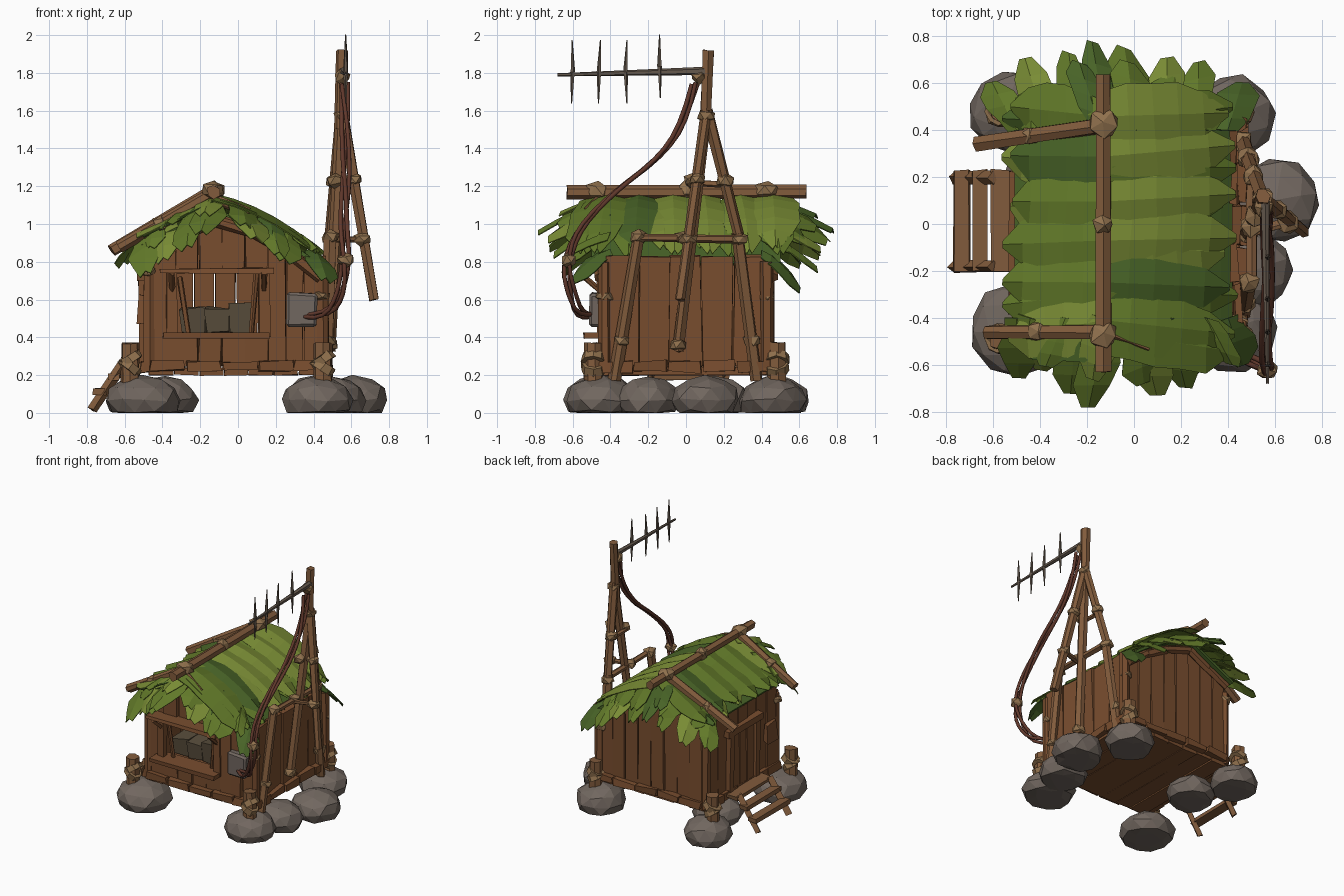
import bpy, bmesh, math, random
from mathutils import Vector, Matrix

if "Cube" in bpy.data.objects:
    bpy.data.objects.remove(bpy.data.objects["Cube"])
random.seed(7)
R = random.uniform


def mat(name, *c):
    m = bpy.data.materials.new(name)
    m.diffuse_color = (*c, 1)
    m.use_nodes = True
    m.node_tree.nodes["Principled BSDF"].inputs["Base Color"].default_value = m.diffuse_color
    return m


WOOD = mat("wood", 0.19, 0.075, 0.028)
PALE = mat("pale_wood", 0.22, 0.105, 0.045)
ROPE = mat("rope", 0.28, 0.165, 0.075)
ROCK = mat("rock", 0.165, 0.135, 0.115)
STONE = mat("counter_stone", 0.10, 0.075, 0.045)
CABLE = mat("cable", 0.12, 0.04, 0.025)
METAL = mat("metal", 0.13, 0.10, 0.075)
LEAVES = [mat("leaf_dark", 0.065, 0.125, 0.02), mat("leaf_mid", 0.12, 0.19, 0.022), mat("leaf_light", 0.19, 0.26, 0.035)]


def finish(bm, name, *mats):
    me = bpy.data.meshes.new(name)
    bm.to_mesh(me)
    bm.free()
    ob = bpy.data.objects.new(name, me)
    for m in mats:
        me.materials.append(m)
    bpy.context.collection.objects.link(ob)
    return ob


def jitter(verts, j):
    for v in verts:
        v.co += Vector((R(-j, j), R(-j, j), R(-j, j)))


def log(bm, a, b, r, r2=None, n=6, j=0.005):
    a, b = Vector(a), Vector(b)
    d = b - a
    m = Matrix.Translation((a + b) / 2) @ d.to_track_quat('Z', 'Y').to_matrix().to_4x4()
    g = bmesh.ops.create_cone(bm, cap_ends=True, segments=n, radius1=r,
                              radius2=r if r2 is None else r2, depth=d.length, matrix=m)
    jitter(g['verts'], j)


def box(bm, x0, x1, y0, y1, z0, z1, j=0.006, top=None):
    m = Matrix.Translation(((x0 + x1) / 2, (y0 + y1) / 2, (z0 + z1) / 2)) @ Matrix.Diagonal((x1 - x0, y1 - y0, z1 - z0, 1))
    vs = bmesh.ops.create_cube(bm, size=1, matrix=m)['verts']
    if top:
        for v in vs:
            if v.co.z > (z0 + z1) / 2:
                v.co.z = top(v.co.x)
    jitter(vs, j)


def blob(bm, p, sx, sy, sz, sub=1, j=0.008):
    m = Matrix.Translation(p) @ Matrix.Diagonal((sx, sy, sz, 1)) @ Matrix.Rotation(R(0, 6), 4, 'Z')
    vs = bmesh.ops.create_icosphere(bm, subdivisions=sub, radius=1, matrix=m)['verts']
    jitter(vs, j)
    for v in vs:
        v.co.z = max(v.co.z, 0)


def roof(x):
    dx = x + 0.13
    return 1.12 + 0.5 * dx if dx < 0 else 1.12 - 0.2 * dx - 0.58 * dx * dx


# foundation rocks
bm = bmesh.new()
for x, y, r in [(-0.5, -0.45, 0.2), (-0.39, 0.16, 0.18), (-0.53, 0.48, 0.175), (0.42, -0.45, 0.19),
                (0.5, -0.2, 0.175), (0.61, 0.1, 0.185), (0.42, 0.46, 0.18)]:
    blob(bm, (x, y, 0.068), r, r, 0.13, 2, 0.009)
finish(bm, "foundation_rocks", ROCK)

# floor deck with beam ends
bm = bmesh.new()
for i in range(7):
    x = -0.47 + i * 0.132
    box(bm, x, x + 0.128, -0.45, 0.45, 0.2, 0.24, 0.004)
for y in (-0.46, 0.46):
    for i in range(5):
        x = -0.46 + i * 0.19
        box(bm, x, x + 0.18, y - 0.03, y + 0.03, 0.225, 0.275, 0.009)
for x in (-0.48, 0.45):
    for i in range(5):
        y = -0.45 + i * 0.18
        box(bm, x - 0.035, x + 0.035, y, y + 0.17, 0.215, 0.275, 0.009)
finish(bm, "floor_deck", WOOD)

# stumps on the rocks and corner posts
bm, rp = bmesh.new(), bmesh.new()
for x in (-0.57, 0.45):
    for y in (-0.49, 0.48):
        log(bm, (x, y, 0.14), (x, y, 0.37), 0.052, 0.048, 7)
        for z, t in ((0.245, 0.012), (0.285, -0.012)):
            log(rp, (x - t, y, z - 0.018), (x + t, y, z + 0.018), 0.066, 0.063, 8)
finish(bm, "corner_stumps", PALE)
bm = bmesh.new()
for x, h in ((-0.47, 0.8), (0.45, 0.8)):
    for y in (-0.43, 0.43):
        log(bm, (x, y, 0.22), (x, y, h), 0.035)
        blob(rp, (x - 0.01, y, 0.75 if x < 0 else 0.62), 0.05, 0.05, 0.035)
finish(bm, "corner_posts", WOOD)
finish(rp, "rope_wraps", ROPE)


# plank walls
def gable(bm, x0, x1, y, n, z0):
    w = (x1 - x0) / n
    for i in range(n):
        a = x0 + i * w
        o = R(-0.008, 0.008)
        box(bm, a + 0.003, a + w - 0.003, y - 0.018 + o, y + 0.018 + o, z0, 0.9, 0.005, lambda x: roof(x) - 0.06)


bm = bmesh.new()
gable(bm, -0.46, 0.44, 0.43, 8, 0.25)
finish(bm, "back_wall", WOOD)
bm = bmesh.new()
gable(bm, -0.45, -0.33, -0.43, 1, 0.25)
gable(bm, 0.16, 0.44, -0.43, 3, 0.25)
gable(bm, -0.33, 0.16, -0.43, 4, 0.74)
for i in range(4):
    x = -0.33 + i * 0.123
    box(bm, x, x + 0.118, -0.45, -0.415, 0.25, 0.41)
finish(bm, "front_wall", WOOD)
bm = bmesh.new()
for i in range(5):
    y = -0.42 + i * 0.168
    o = R(-0.01, 0.01)
    box(bm, 0.42 + o, 0.45 + o, y, y + 0.164, 0.25, 0.83, 0.008)
finish(bm, "right_wall", WOOD)
bm = bmesh.new()
for i in range(7):
    y = -0.42 + i * 0.12
    o = R(-0.01, 0.01)
    box(bm, -0.49 + o, -0.46 + o, y, y + 0.116, 0.25, 0.87, 0.006)
finish(bm, "left_wall", WOOD)

# arched gable beams
bm = bmesh.new()
for y in (-0.46, 0.46):
    xs = [-0.47, -0.3, -0.13, 0.08, 0.27, 0.44]
    for a, b in zip(xs, xs[1:]):
        log(bm, (a, y, roof(a) - 0.1), (b, y, roof(b) - 0.1), 0.03)
finish(bm, "gable_beams", WOOD)

# door, window frame, counter
bm = bmesh.new()
for y in (-0.15, 0.17):
    box(bm, -0.525, -0.48, y - 0.025, y + 0.025, 0.26, 0.74)
box(bm, -0.53, -0.48, -0.2, 0.22, 0.7, 0.75)
for i in range(3):
    box(bm, -0.51, -0.485, -0.12 + i * 0.09, -0.035 + i * 0.09, 0.27, 0.7)
box(bm, -0.53, -0.49, -0.38, -0.26, 0.48, 0.62, 0.012)
finish(bm, "door", WOOD)
bm = bmesh.new()
box(bm, -0.41, 0.19, -0.56, -0.43, 0.74, 0.765)
box(bm, -0.40, 0.17, -0.54, -0.38, 0.395, 0.425)
for x in (-0.35, 0.14):
    box(bm, x - 0.03, x + 0.03, -0.47, -0.42, 0.40, 0.75)
    log(bm, (x, -0.45, 0.64), (x, -0.56, 0.74), 0.015, n=5)
log(bm, (-0.31, -0.43, 0.72), (-0.26, -0.43, 0.42), 0.014, n=5)
log(bm, (0.07, -0.43, 0.42), (0.1, -0.43, 0.74), 0.014, n=5)
finish(bm, "window_frame", WOOD)
bm = bmesh.new()
for i in range(3):
    box(bm, -0.3 + i * 0.125, -0.18 + i * 0.125, -0.38, -0.22, 0.42, R(0.55, 0.58), 0.013)
finish(bm, "counter_stones", STONE)
bm = bmesh.new()
box(bm, -0.33, 0.13, -0.4, -0.18, 0.25, 0.42)
finish(bm, "counter", WOOD)

# entrance stairs
bm = bmesh.new()
for y in (-0.18, 0.2):
    log(bm, (-0.77, y, 0.015), (-0.6, y, 0.27), 0.027, n=4)
for x0, x1, z in ((-0.77, -0.70, 0.115), (-0.685, -0.625, 0.19), (-0.61, -0.5, 0.25)):
    box(bm, x0, x1, -0.2, 0.23, z - 0.016, z + 0.016)
finish(bm, "entrance_stairs", PALE)

# roof shell
bm = bmesh.new()
xs = [-0.51, -0.33, -0.13, 0.08, 0.25, 0.37, 0.42]
rows = [[bm.verts.new((x, y, roof(x) - 0.04)) for x in xs] for y in (-0.5, 0, 0.5)]
for p, q in zip(rows, rows[1:]):
    for i in range(len(xs) - 1):
        bm.faces.new((p[i], p[i + 1], q[i + 1], q[i]))
sh = finish(bm, "roof_shell", LEAVES[0])
sh.modifiers.new("thickness", 'SOLIDIFY').thickness = 0.02


# leaf thatch: slope leaves run down from the ridge, fringe leaves hang over both gables
def leaf(bm, path, side, w, shade, profile):
    prev = None
    for k, f in enumerate(profile):
        c = path(k / (len(profile) - 1))
        s = side * w * f
        row = [bm.verts.new(c + v) for v in (-s * R(0.85, 1.2) + Vector((0, 0, -0.012)), Vector((0, 0, 0.012)),
                                             s * R(0.85, 1.2) + Vector((0, 0, -0.012)))]
        if prev:
            for i in range(2):
                bm.faces.new((prev[i], prev[i + 1], row[i + 1], row[i])).material_index = shade
        prev = row


def slope_leaf(y, sgn, length, lift, skew):
    def path(t):
        x = -0.13 + sgn * length * t
        return Vector((x, y + skew * t, roof(x) + lift))
    return path


def fringe_leaf(x, sgn, length, drop, skew, lift):
    def path(t):
        return Vector((x + skew * t, sgn * (0.4 + length * t), roof(x) + lift - drop * t ** 1.4))
    return path


bm = bmesh.new()
for layer in range(2):
    for i in range(6):
        y = -0.44 + i * 0.176 + layer * 0.05 - 0.025 + R(-0.02, 0.02)
        for sgn, ln in ((1, 0.56), (-1, 0.43)):
            leaf(bm, slope_leaf(y, sgn, ln + R(-0.06, 0.02), 0.01 + 0.014 * layer, y * 0.1 + R(-0.04, 0.04)),
                 Vector((0.12 * R(-1, 1), 1, 0)), R(0.095, 0.12),
                 random.choice((0, 1, 1, 2) if sgn > 0 else (0, 0, 1, 2)), (0.8, 1, 1.05, 1, 0.85, 0.12))
for sgn in (-1, 1):
    for layer, n in ((0, 8), (1, 7)):
        for i in range(n):
            x = -0.5 + (i + 0.4 * layer) * 0.9 / (n - 1)
            if x > 0.43:
                continue
            ln = 0.42 - 0.36 * abs(x + 0.08) + R(-0.1, 0.0) - 0.06 * layer
            leaf(bm, fringe_leaf(x, sgn, ln, R(0.14, 0.2) if layer == 0 else R(0.06, 0.13), x * 0.12 + R(-0.08, 0.08), 0.02 * layer),
                 Vector((1, R(-0.45, 0.45), -0.35 if x > 0 else (0.45 if x < -0.2 else 0))), R(0.065, 0.085),
                 random.choice((0, 1, 1, 2)), (0.6, 0.8, 1, 0.95, 0.35))
finish(bm, "roof_leaves", *LEAVES).modifiers.new("thickness", 'SOLIDIFY').thickness = 0.006

# ridge log, rafters and lashings
bm, rp = bmesh.new(), bmesh.new()
log(bm, (-0.13, -0.63, 1.17), (-0.13, 0.64, 1.17), 0.037)
log(bm, (-0.12, 0.42, 1.18), (-0.67, 0.34, 0.86), 0.034)
log(bm, (-0.12, -0.46, 1.17), (-0.63, -0.46, 0.88), 0.032)
log(bm, (-0.13, -0.46, 1.13), (0.06, -0.53, 1.06), 0.022)
for y, s in ((-0.47, 0.065), (0, 0.05), (0.43, 0.075)):
    blob(rp, (-0.13, y, 1.18), s, s, 0.055)
for p in ((-0.44, 0.375, 0.99), (-0.41, -0.46, 1.005)):
    blob(rp, p, 0.045, 0.045, 0.045)
finish(bm, "ridge_and_rafters", PALE)

# mast frame, legs and lashings
bm = bmesh.new()
top = (0.55, 0.11, 1.6)
log(bm, (0.55, 0.12, 1.92), (0.54, 0.1, 1.5), 0.033)
for a, b, r in [(top, (0.48, -0.04, 0.33), 0.032), (top, (0.49, 0.28, 0.92), 0.03),
                ((0.49, 0.27, 0.95), (0.46, 0.37, 0.17), 0.034), (top, (0.72, -0.03, 0.6), 0.03),
                ((0.49, -0.25, 0.95), (0.47, -0.38, 0.17), 0.034), ((0.5, -0.27, 0.93), (0.5, 0.3, 0.92), 0.022),
                ((0.49, 0.02, 1.22), (0.5, 0.23, 1.21), 0.018), ((0.49, -0.04, 0.92), (0.66, 0.01, 0.92), 0.018)]:
    log(bm, a, b, r)
finish(bm, "mast_legs", PALE)
for p in [(0.55, 0.07, 1.78), (0.55, 0.11, 1.57), (0.515, 0.03, 1.23), (0.51, 0.205, 1.23), (0.5, -0.01, 0.93),
          (0.49, -0.25, 0.93), (0.49, 0.28, 0.92), (0.61, 0.06, 1.24), (0.66, 0.01, 0.92), (0.48, -0.04, 0.36),
          (0.47, -0.34, 0.38), (0.46, 0.35, 0.38), (0.57, -0.62, 0.81)]:
    blob(rp, p, 0.05, 0.05, 0.04)
finish(rp, "lashings", ROPE)

# antenna boom and spikes
bm = bmesh.new()
log(bm, (0.56, 0.1, 1.81), (0.57, -0.68, 1.79), 0.021, 0.009, j=0.002)
for y, z in ((-0.6, 1.805), (-0.46, 1.805), (-0.32, 1.805), (-0.14, 1.835)):
    for s in (-1, 1):
        log(bm, (0.57, y, z), (0.57, y + R(-0.008, 0.008), z + s * 0.168), 0.013, 0.003, 5, 0)
finish(bm, "antenna", METAL)

# twisted cables and junction box
pts = [(0.56, 0.05, 1.75), (0.57, 0.0, 1.55), (0.57, -0.14, 1.35), (0.57, -0.38, 1.17), (0.56, -0.57, 0.98),
       (0.57, -0.635, 0.8), (0.55, -0.61, 0.63), (0.46, -0.56, 0.5), (0.34, -0.48, 0.52)]
cu = bpy.data.curves.new("cables", 'CURVE')
cu.dimensions = '3D'
cu.bevel_depth, cu.bevel_resolution, cu.resolution_u = 0.012, 1, 3
for k in range(3):
    sp = cu.splines.new('NURBS')
    sp.points.add(len(pts) - 1)
    sp.use_endpoint_u, sp.order_u = True, 3
    for i, (p, q) in enumerate(zip(sp.points, pts)):
        a = k * 2.09 + i * 0.9
        p.co = (q[0] + 0.022 * math.cos(a), q[1] + 0.022 * math.sin(a), q[2] + 0.012 * math.sin(a), 1)
cu.materials.append(CABLE)
bpy.context.collection.objects.link(bpy.data.objects.new("cables", cu))
bm = bmesh.new()
box(bm, 0.26, 0.42, -0.51, -0.38, 0.455, 0.635, 0.006)
bmesh.ops.bevel(bm, geom=bm.edges[:], offset=0.014, segments=1, affect='EDGES')
finish(bm, "junction_box", ROCK)
